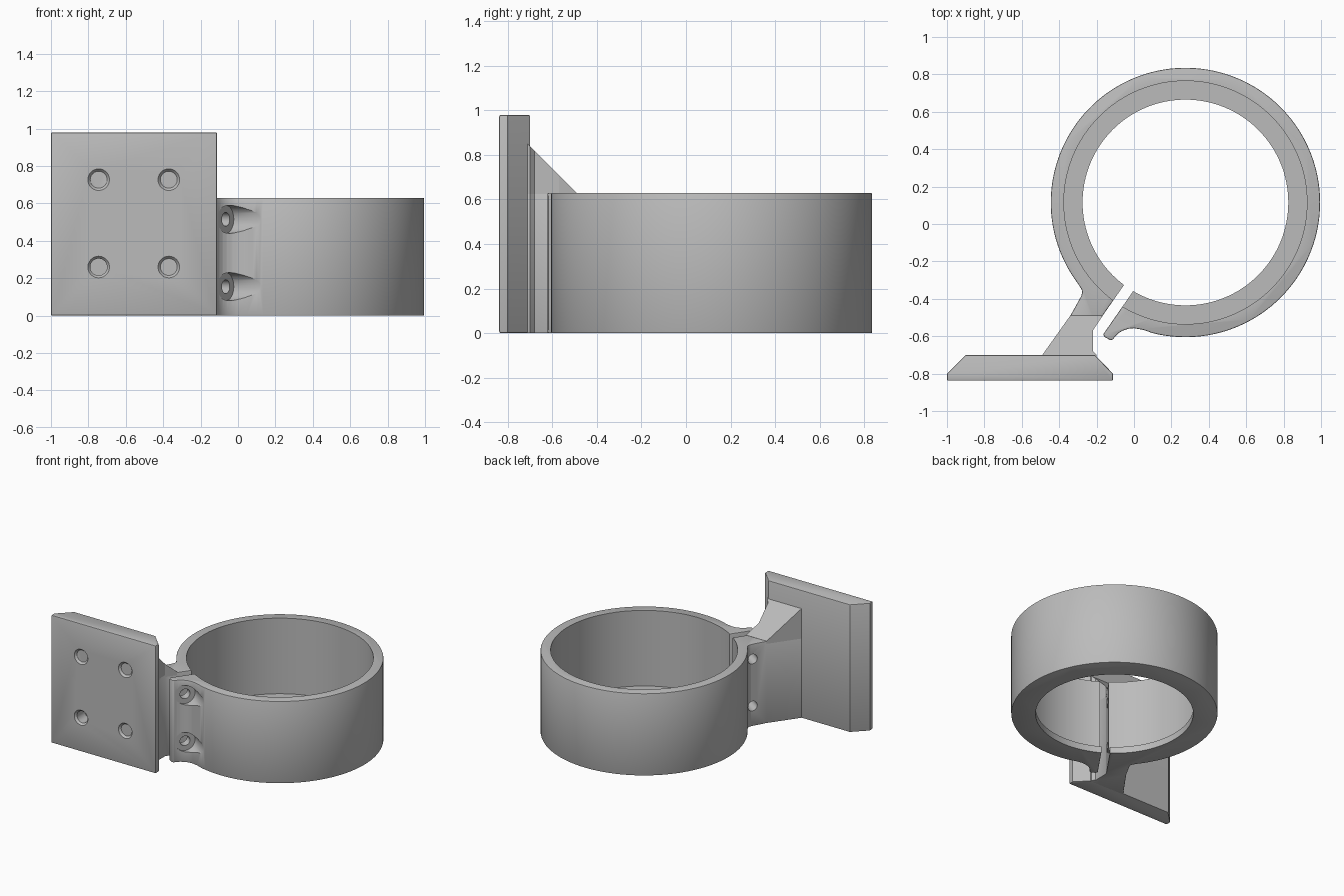
import bpy, bmesh, math
from mathutils import Vector, Matrix

if "Cube" in bpy.data.objects:
    bpy.data.objects.remove(bpy.data.objects["Cube"], do_unlink=True)

grey = bpy.data.materials.new("plain grey")
grey.use_nodes = True
colour = (0.5, 0.5, 0.5, 1)
grey.diffuse_color = colour
grey.node_tree.nodes["Principled BSDF"].inputs["Base Color"].default_value = colour

CENTRE = Vector((0.275, 0.115, 0))
HEIGHT, R_OUT, R_BORE, R_LIP = 0.63, 0.72, 0.65, 0.55
slit_angle = math.radians(235.2)
ALONG = Vector((math.cos(slit_angle), math.sin(slit_angle), 0))   # outwards along the slit
ACROSS = Vector((-ALONG.y, ALONG.x, 0))                           # across the slit


def slit_point(s, offset):
    return CENTRE + ALONG * s + ACROSS * offset


def prism(name, outline, z0, top):
    """Extrude an xy outline from z0 to top(y)."""
    bm = bmesh.new()
    low = [bm.verts.new((p[0], p[1], z0)) for p in outline]
    high = [bm.verts.new((p[0], p[1], top(p[1]))) for p in outline]
    bm.faces.new(low)
    bm.faces.new(high)
    for i in range(len(low)):
        j = (i + 1) % len(low)
        bm.faces.new((low[i], low[j], high[j], high[i]))
    bmesh.ops.recalc_face_normals(bm, faces=bm.faces)
    mesh = bpy.data.meshes.new(name)
    bm.to_mesh(mesh)
    bm.free()
    ob = bpy.data.objects.new(name, mesh)
    mesh.materials.append(grey)
    bpy.context.collection.objects.link(ob)
    return ob


def activate(ob):
    bpy.ops.object.select_all(action='DESELECT')
    ob.select_set(True)
    bpy.context.view_layer.objects.active = ob


def bevel(ob, width):
    mod = ob.modifiers.new("edge", 'BEVEL')
    mod.width, mod.segments = width, 2
    mod.limit_method, mod.angle_limit = 'ANGLE', math.radians(50)
    activate(ob)
    bpy.ops.object.modifier_apply(modifier=mod.name)


def drill(ob, start, end, r1, r2=None, sides=40):
    """Cut a round (or conical) hole between two points."""
    start, end = Vector(start), Vector(end)
    axis = end - start
    matrix = Matrix.Translation((start + end) / 2) @ axis.to_track_quat('Z', 'Y').to_matrix().to_4x4()
    bm = bmesh.new()
    bmesh.ops.create_cone(bm, cap_ends=True, segments=sides, radius1=r1,
                          radius2=r1 if r2 is None else r2, depth=axis.length, matrix=matrix)
    mesh = bpy.data.meshes.new("cutter")
    bm.to_mesh(mesh)
    bm.free()
    mesh.materials.append(grey)
    cutter = bpy.data.objects.new("cutter", mesh)
    cutter.hide_render = True
    bpy.context.collection.objects.link(cutter)
    mod = ob.modifiers.new("hole", 'BOOLEAN')
    mod.operation, mod.solver, mod.object = 'DIFFERENCE', 'EXACT', cutter
    activate(ob)
    bpy.ops.object.modifier_apply(modifier=mod.name)
    bpy.data.objects.remove(cutter, do_unlink=True)


def smooth(ob):
    activate(ob)
    bpy.ops.object.shade_smooth_by_angle(angle=math.radians(30))


# Clamp ring: clamping tab, outer circle, arm and slit in one outline
tab = [(-0.165, -0.59), (-0.157, -0.604), (-0.125, -0.622), (-0.112, -0.617), (-0.10, -0.60),
       (-0.082, -0.583), (-0.06, -0.57), (-0.03, -0.56), (0.0, -0.557), (0.05, -0.566)]
steps = 120
arc = []
for i in range(steps + 1):
    a = math.radians(-104 + (217 + 104) * i / steps)
    arc.append((CENTRE.x + R_OUT * math.cos(a), CENTRE.y + R_OUT * math.sin(a)))
arm = [(-0.28, -0.35), (-0.277, -0.365), (-0.282, -0.385), (-0.34, -0.49), (-0.49, -0.70),
       (-0.49, -0.72), (-0.20, -0.72), (-0.20, -0.70), (-0.22, -0.68), (-0.22, -0.57)]
slit = [slit_point(0.81, -0.018), slit_point(0.3, -0.018), slit_point(0.3, 0.041)]
ring = prism("clamp_ring", tab + arc + arm + slit, 0, lambda y: HEIGHT)
bevel(ring, 0.006)

# Stepped bore with a lip at the bottom
bore = lambda z: CENTRE + Vector((0, 0, z))
drill(ring, bore(0.05), bore(1), R_BORE, sides=128)
drill(ring, bore(-0.1), bore(0.2), R_LIP, sides=128)

# Clamping screw holes and screw head pockets
for z in (0.155, 0.515):
    lift = Vector((0, 0, z))
    drill(ring, slit_point(0.74, 0.10) + lift, slit_point(0.74, 0.6) + lift, 0.075)
    drill(ring, slit_point(0.74, -0.5) + lift, slit_point(0.74, 0.3) + lift, 0.037)
smooth(ring)

# Sloping brace above the arm
brace = prism("arm_brace", [(-0.341, -0.4905), (-0.49, -0.70), (-0.49, -0.72), (-0.20, -0.72), (-0.20, -0.70),
                            (-0.22, -0.68), (-0.22, -0.57), (-0.168, -0.4905)],
              HEIGHT - 0.02, lambda y: HEIGHT - 0.49 - y)

# Mounting plate with chamfered sides and blind countersunk holes
plate = prism("mounting_plate", [(-1, -0.838), (-0.112, -0.838), (-0.112, -0.80), (-0.21, -0.70),
                                 (-0.90, -0.70), (-1, -0.80)], 0, lambda y: 0.98)
bevel(plate, 0.008)
for x in (-0.745, -0.37):
    for z in (0.26, 0.727):
        drill(plate, (x, -0.86, z), (x, -0.73, z), 0.045)
        drill(plate, (x, -0.85, z), (x, -0.823, z), 0.068, 0.045)
smooth(plate)
